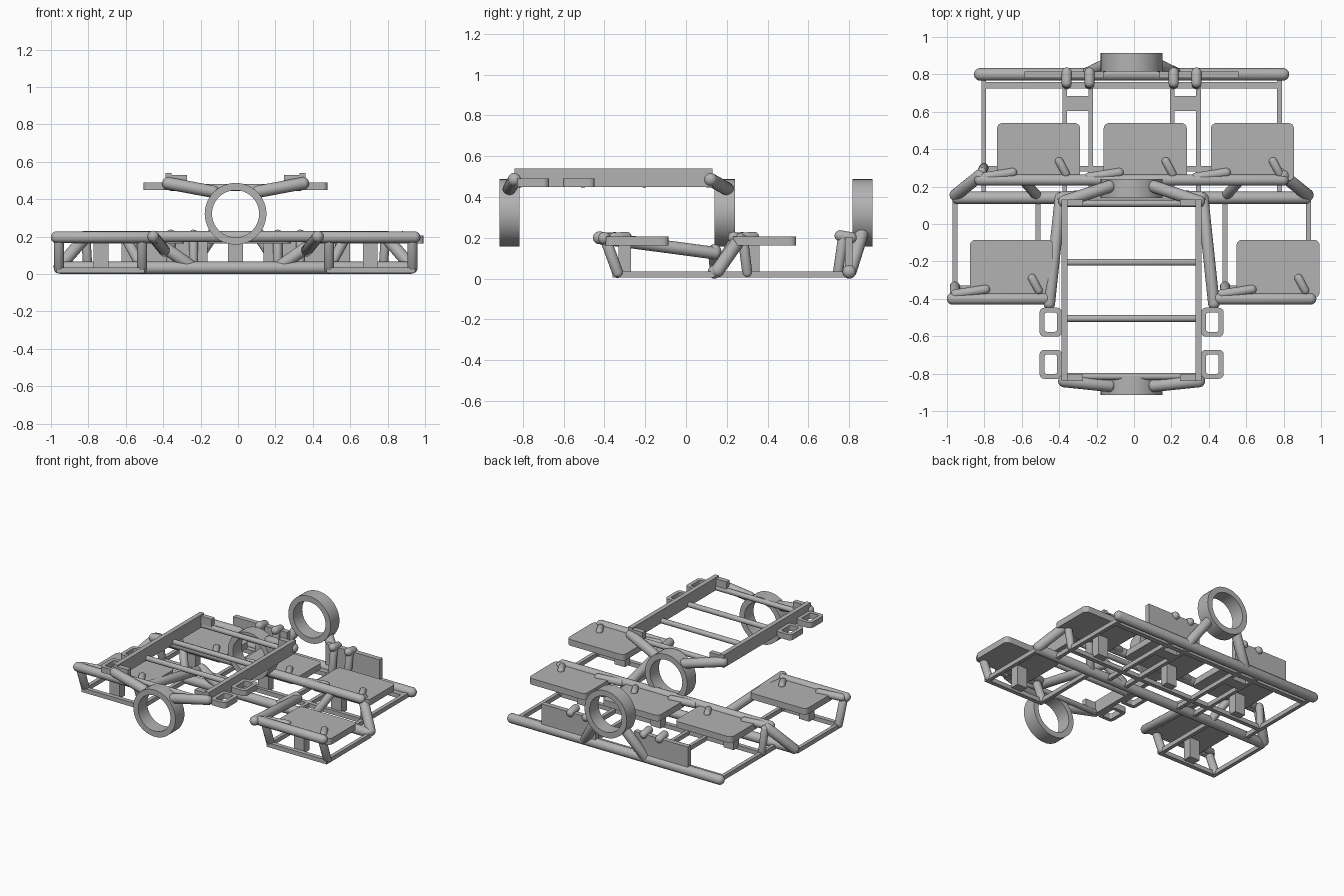
import bpy, bmesh, math
from mathutils import Vector, Matrix

cube = bpy.data.objects.get("Cube")
if cube:
    bpy.data.objects.remove(cube, do_unlink=True)

GREY = (0.45, 0.45, 0.45, 1)
mat = bpy.data.materials.new("plain_grey")
mat.use_nodes = True
mat.diffuse_color = GREY
mat.node_tree.nodes["Principled BSDF"].inputs["Base Color"].default_value = GREY

CX = -0.013          # mirror plane of the frames
R = 0.033            # main tube radius


def finish(name, bm, smooth=False):
    bmesh.ops.recalc_face_normals(bm, faces=bm.faces)
    me = bpy.data.meshes.new(name)
    bm.to_mesh(me)
    bm.free()
    me.materials.append(mat)
    ob = bpy.data.objects.new(name, me)
    bpy.context.collection.objects.link(ob)
    if smooth:
        bpy.ops.object.select_all(action='DESELECT')
        ob.select_set(True)
        bpy.context.view_layer.objects.active = ob
        bpy.ops.object.shade_smooth_by_angle(angle=math.radians(40))
    return ob


def tube(name, a, b, r=R):
    """Round-ended tube from a to b: a sphere stretched along its middle band."""
    a, b = Vector(a), Vector(b)
    d = b - a
    bm = bmesh.new()
    bmesh.ops.create_uvsphere(bm, u_segments=20, v_segments=9, radius=r)
    for v in bm.verts:
        v.co.xy *= 1.015
        if v.co.z > 0:
            v.co.z += d.length
    bm.transform(Matrix.Translation(a) @ d.to_track_quat('Z', 'Y').to_matrix().to_4x4())
    return finish(name, bm, True)


def box(name, x0, x1, y0, y1, z0, z1):
    bm = bmesh.new()
    bmesh.ops.create_cube(bm, size=1)
    for v in bm.verts:
        v.co = Vector(((x0 + x1) / 2 + v.co.x * (x1 - x0),
                       (y0 + y1) / 2 + v.co.y * (y1 - y0),
                       (z0 + z1) / 2 + v.co.z * (z1 - z0)))
    return finish(name, bm)


def pair(fn, name, *args):
    """Run a builder on both sides of the frame's mirror plane."""
    for side, s in (("left", 1), ("right", -1)):
        if fn is tube:
            a, b, *rest = args
            fn(f"{side}_{name}", (CX + s * a[0],) + a[1:], (CX + s * b[0],) + b[1:], *rest)
        else:
            xs = sorted((CX + s * args[0], CX + s * args[1]))
            fn(f"{side}_{name}", *xs, *args[2:])


def outline(w, d, r, n=5):
    pts = []
    for k, (sx, sy) in enumerate(((1, 1), (-1, 1), (-1, -1), (1, -1))):
        for i in range(n):
            t = math.pi / 2 * (k + i / (n - 1))
            pts.append((sx * (w / 2 - r) + r * math.cos(t), sy * (d / 2 - r) + r * math.sin(t)))
    return pts


def plate(name, x, y, z0, z1, w, d, r=0.03, rim=0):
    """Rounded plate, or an open rounded loop when rim is given."""
    bm = bmesh.new()
    outer = [bm.verts.new((x + p, y + q, z0)) for p, q in outline(w, d, r)]
    if rim:
        inner = [bm.verts.new((x + p, y + q, z0))
                 for p, q in outline(w - 2 * rim, d - 2 * rim, r / 2)]
        n = len(outer)
        faces = [bm.faces.new((outer[i], outer[(i + 1) % n], inner[(i + 1) % n], inner[i]))
                 for i in range(n)]
    else:
        faces = [bm.faces.new(outer)]
    ext = bmesh.ops.extrude_face_region(bm, geom=faces, use_keep_orig=True)
    for v in ext["geom"]:
        if isinstance(v, bmesh.types.BMVert):
            v.co.z = z1
    return finish(name, bm)


def ring(name, y0, y1, z=0.322, ro=0.165, ri=0.126, n=48):
    bm = bmesh.new()
    loops = []
    for r, y in ((ro, y0), (ro, y1), (ri, y1), (ri, y0)):
        loops.append([bm.verts.new((CX + r * math.cos(2 * math.pi * i / n), y,
                                    z + r * math.sin(2 * math.pi * i / n))) for i in range(n)])
    for k in range(4):
        a, b = loops[k], loops[(k + 1) % 4]
        for i in range(n):
            j = (i + 1) % n
            bm.faces.new((a[i], a[j], b[j], b[i]))
    return finish(name, bm, True)


# Three large rings
ring("front_ring", -0.915, -0.815)
ring("middle_ring", 0.14, 0.24)
ring("back_ring", 0.815, 0.915)

# Raised frame: side rails, corner stubs, crossbars, arms to the rings
pair(box, "upper_rail", 0.342, 0.374, -0.84, 0.13, 0.45, 0.54)
pair(box, "front_corner", 0.26, 0.374, -0.84, -0.805, 0.45, 0.53)
pair(box, "back_corner", 0.26, 0.374, 0.095, 0.13, 0.45, 0.53)
for i, y in enumerate((-0.815, -0.505, -0.205, 0.11)):
    tube(f"crossbar_{i + 1}", (CX - 0.345, y, 0.463), (CX + 0.345, y, 0.463), 0.018)
pair(tube, "front_arm", (0.36, -0.84, 0.485), (0.12, -0.865, 0.44))
pair(tube, "middle_arm", (0.36, 0.12, 0.485), (0.12, 0.2, 0.44))
for s in (1, -1):
    for y in (-0.525, -0.75):
        plate("side_loop", CX + s * 0.432, y, 0.45, 0.49, 0.12, 0.155, 0.025, 0.026)

# Back lower frame
tube("back_base_tube", (CX - 0.81, 0.8, R), (CX + 0.81, 0.8, R))
tube("middle_top_tube", (CX - 0.81, 0.235, 0.2), (CX + 0.81, 0.235, 0.2), 0.03)
tube("middle_base_tube", (CX - 0.93, 0.14, R), (CX + 0.93, 0.14, R))
pair(box, "outer_floor_bar", 0.777, 0.803, 0.14, 0.8, 0.005, 0.035)
pair(box, "mid_floor_bar", 0.345, 0.37, 0.14, 0.8, 0.005, 0.035)
pair(box, "inner_floor_bar", 0.205, 0.23, 0.14, 0.8, 0.005, 0.035)
pair(box, "floor_link", 0.205, 0.37, 0.605, 0.685, 0.005, 0.035)
box("back_floor_beam", CX - 0.8, CX + 0.8, 0.725, 0.76, 0.005, 0.035)
box("seat_floor_beam", CX - 0.8, CX + 0.8, 0.28, 0.31, 0.005, 0.035)
pair(tube, "ring_strut", (0.235, 0.805, 0.04), (0.12, 0.86, 0.215))
pair(tube, "outer_brace", (0.81, 0.26, 0.19), (0.94, 0.155, 0.04))
pair(tube, "inner_brace", (0.58, 0.235, 0.18), (0.505, 0.15, 0.04), 0.027)
pair(tube, "back_row_post", (0.8, 0.28, 0.19), (0.79, 0.3, 0.03), 0.025)

# Upright panels on the back base tube, with their posts and knobs
pair(box, "upright_panel", 0.15, 0.572, 0.78, 0.815, 0.03, 0.205)
for x in (0.225, 0.347):
    pair(tube, "panel_post", (x, 0.77, 0.205), (x, 0.745, 0.03), 0.025)
    pair(tube, "panel_knob", (x, 0.81, 0.2), (x, 0.755, 0.21), 0.027)

# Front wings on each side
pair(tube, "wing_front_tube", (0.957, -0.4, 0.197), (0.46, -0.4, 0.197), 0.031)
pair(tube, "wing_slant_tube", (0.44, -0.425, 0.2), (0.38, 0.14, 0.125), 0.031)
pair(tube, "centre_brace", (0.37, 0.14, 0.135), (0.235, 0.15, 0.04))
for x in (0.945, 0.5):
    pair(tube, "wing_leg", (x, -0.39, 0.18), (x, -0.335, 0.03), 0.027)
    pair(box, "wing_floor_bar", x - 0.013, x + 0.013, -0.36, 0.14, 0.005, 0.035)
pair(box, "wing_front_bar", 0.49, 0.955, -0.36, -0.33, 0.005, 0.035)

# Seats, with a long and a short tube crossing the top of each
seats = [(-0.655, -0.24), (0.77, -0.24)] + [(x, 0.385) for x in (-0.51, 0.06, 0.633)]
for i, (x, y) in enumerate(seats):
    plate(f"seat_{i + 1}", x, y, 0.163, 0.207, 0.445, 0.31)
    tube(f"seat_long_tube_{i + 1}", (x - 0.3, y - 0.135, 0.2), (x - 0.14, y - 0.11, 0.203), 0.025)
    tube(f"seat_short_tube_{i + 1}", (x + 0.11, y - 0.05, 0.207), (x + 0.145, y - 0.115, 0.203), 0.022)

# Seat pedestals stand on the frame centres
pedestals = [(s * 0.72, -0.3) for s in (1, -1)] + [(x, 0.33) for x in (-0.571, 0, 0.571)]
for x, y in pedestals:
    box("seat_pedestal", CX + x - 0.04, CX + x + 0.04, y - 0.03, y + 0.03, 0.02, 0.17)
